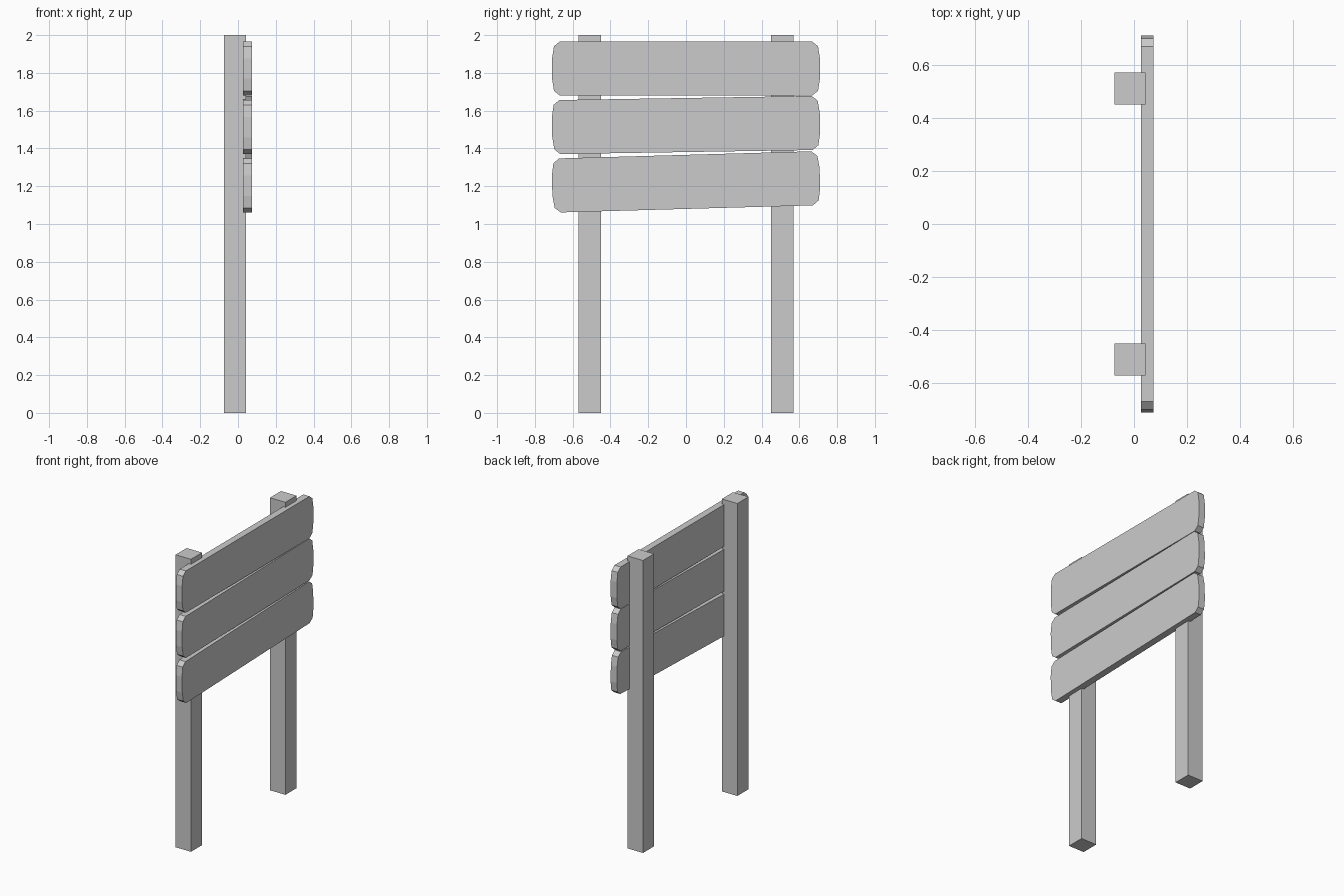
import bpy, bmesh
from mathutils import Matrix

if "Cube" in bpy.data.objects:
    bpy.data.objects.remove(bpy.data.objects["Cube"])


def make_object(name, bm):
    bmesh.ops.recalc_face_normals(bm, faces=bm.faces)
    mesh = bpy.data.meshes.new(name)
    bm.to_mesh(mesh)
    bm.free()
    obj = bpy.data.objects.new(name, mesh)
    bpy.context.collection.objects.link(obj)
    return obj


def post(name, y):
    bm = bmesh.new()
    size = Matrix.Diagonal((0.117, 0.12, 2.0, 1.0))
    bmesh.ops.create_cube(bm, size=1, matrix=Matrix.Translation((-0.015, y, 1.0)) @ size)
    return make_object(name, bm)


def board(name, z, tilt):
    # Rounded-end plank: one corner mirrored into the full outline
    corner = [(0.668, 0.143), (0.699, 0.118), (0.709, 0.054)]
    right = corner + [(y, -h) for y, h in reversed(corner)]
    outline = right + [(-y, -h) for y, h in right]
    bm = bmesh.new()
    face = bm.faces.new([bm.verts.new((0.0265, y, h)) for y, h in outline])
    ext = bmesh.ops.extrude_face_region(bm, geom=[face], use_keep_orig=True)
    verts = [g for g in ext["geom"] if isinstance(g, bmesh.types.BMVert)]
    bmesh.ops.translate(bm, verts=verts, vec=(0.047, 0, 0))
    obj = make_object(name, bm)
    obj.location.z = z
    obj.rotation_euler.x = tilt
    return obj


# Two square posts
post("left_post", -0.51)
post("right_post", 0.51)

# Three sign boards, the lower ones slightly tilted
board("top_board", 1.823, 0.0)
board("middle_board", 1.524, 0.016)
board("bottom_board", 1.223, 0.028)
